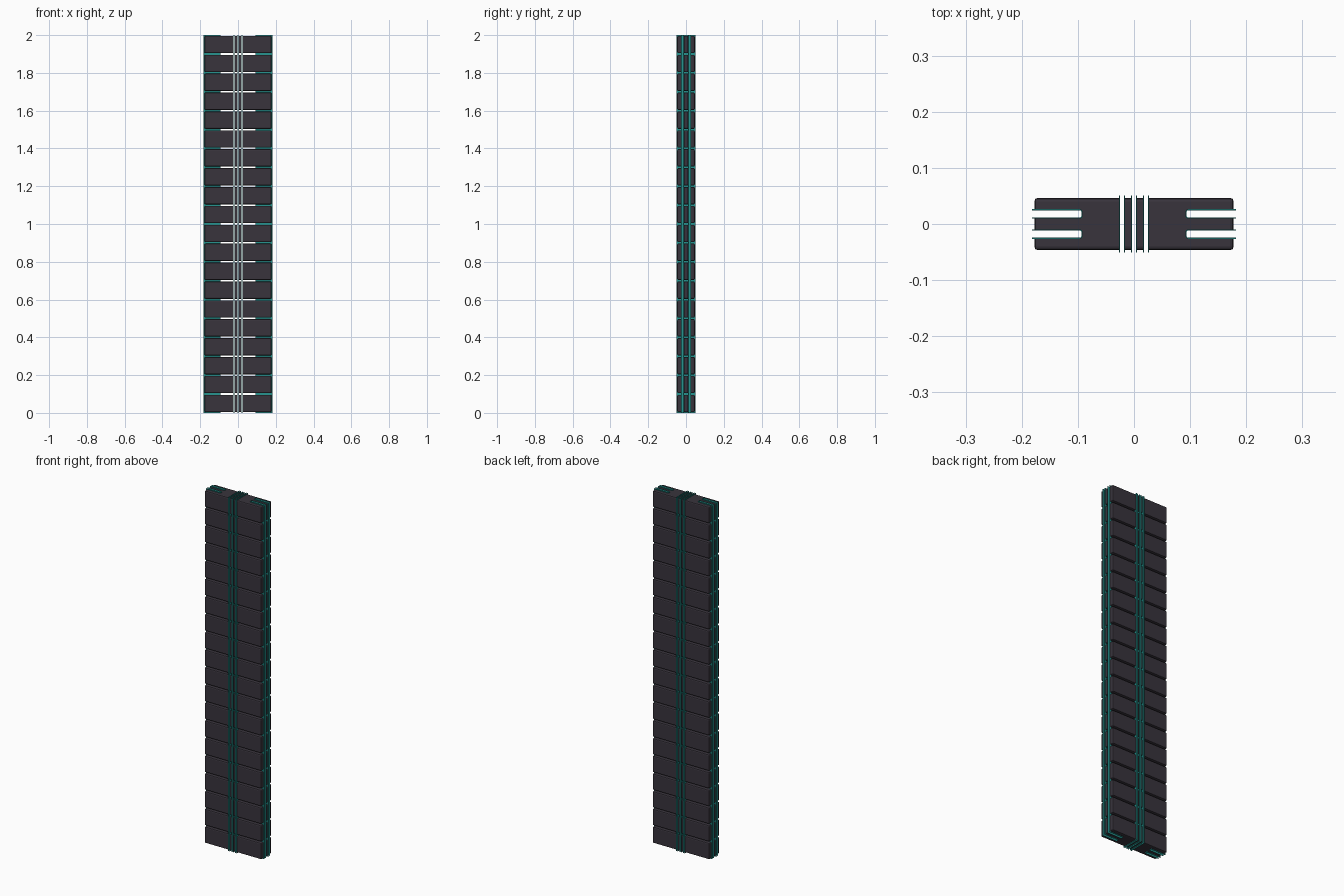
import bpy, bmesh, math

if "Cube" in bpy.data.objects:
    bpy.data.objects.remove(bpy.data.objects["Cube"])

PITCH, COUNT, GAP = 0.1, 20, 0.008
HX, HY = 0.1775, 0.0465           # block half sizes
SX, SY = 0.182, 0.051             # liner reach at the sides / front and back
SLITS = (-0.0215, 0.0, 0.0215)    # through slits
SLOTS = (-0.018, 0.018)           # side slots (y centres)
T = 0.002                         # liner thickness


def material(name, col):
    m = bpy.data.materials.new(name)
    m.diffuse_color = (*col, 1)
    m.use_nodes = True
    m.node_tree.nodes["Principled BSDF"].inputs["Base Color"].default_value = m.diffuse_color
    return m


dark = material("dark_grey", (0.04, 0.034, 0.046))
teal = material("teal", (0.02, 0.30, 0.28))


def to_object(name, bm, mat=None):
    bmesh.ops.recalc_face_normals(bm, faces=bm.faces)
    me = bpy.data.meshes.new(name)
    bm.to_mesh(me)
    bm.free()
    ob = bpy.data.objects.new(name, me)
    bpy.context.collection.objects.link(ob)
    if mat:
        me.materials.append(mat)
    return ob


def box(bm, x0, x1, y0, y1, z0, z1):
    vs = bmesh.ops.create_cube(bm, size=1)["verts"]
    for v in vs:
        v.co.x = x0 if v.co.x < 0 else x1
        v.co.y = y0 if v.co.y < 0 else y1
        v.co.z = z0 if v.co.z < 0 else z1
    return vs


def prism(bm, pts, z0, z1):
    f = bm.faces.new([bm.verts.new((x, y, z0)) for x, y in pts])
    ext = bmesh.ops.extrude_face_region(bm, geom=[f])["geom"]
    for v in ext:
        if isinstance(v, bmesh.types.BMVert):
            v.co.z = z1


def slot_path(side, yc, x_out, x_in, h, r):
    # open U outline with rounded inner corners
    pts = [(x_out, yc - h)]
    for start, cy in ((270, yc - h + r), (180, yc + h - r)):
        for k in range(5):
            a = math.radians(start - k * 22.5)
            pts.append((x_in + r + r * math.cos(a), cy + r * math.sin(a)))
    pts.append((x_out, yc + h))
    return [(side * x, y) for x, y in pts]


# cutter for slits and side slots
bm = bmesh.new()
for x in SLITS:
    box(bm, x - 0.0043, x + 0.0043, -0.1, 0.1, -0.1, 0.2)
for s in (-1, 1):
    for y in SLOTS:
        prism(bm, slot_path(s, y, 0.25, 0.0925, 0.0075, 0.0045), -0.1, 0.2)
cutter = to_object("slot_cutter", bm)
cutter.hide_render = True

# one chamfered block, cut
bm = bmesh.new()
box(bm, -HX, HX, -HY, HY, GAP / 2, PITCH - GAP / 2)
bmesh.ops.bevel(bm, geom=bm.edges[:], offset=0.006, segments=2, profile=0.5,
                affect='EDGES')
raw = to_object("raw_block", bm, dark)
mod = raw.modifiers.new("cut", 'BOOLEAN')
mod.object = cutter
mod.solver = 'EXACT'
dg = bpy.context.evaluated_depsgraph_get()
block_mesh = bpy.data.meshes.new_from_object(raw.evaluated_get(dg))
bpy.data.objects.remove(raw)
bpy.data.objects.remove(cutter)

# stacked column of blocks
col = bpy.data.objects.new("block_stack", block_mesh)
bpy.context.collection.objects.link(col)
arr = col.modifiers.new("stack", 'ARRAY')
arr.count = COUNT
arr.use_relative_offset = False
arr.use_constant_offset = True
arr.constant_offset_displace = (0, 0, PITCH)

# flat liners on both walls of each slit
bm = bmesh.new()
for x in SLITS:
    for s in (-1, 1):
        a, b = sorted((x + s * 0.0033, x + s * (0.0033 + T)))
        box(bm, a, b, -SY, SY, 0, 2)
to_object("slit_liners", bm, teal)

# U-shaped liners in the side slots
bm = bmesh.new()
for s in (-1, 1):
    for y in SLOTS:
        outer = slot_path(s, y, SX, 0.0915, 0.0085, 0.0055)
        inner = slot_path(s, y, SX, 0.0915 + T, 0.0085 - T, 0.0055 - T)
        rows = [[bm.verts.new((px, py, z)) for px, py in p]
                for p in (outer, inner) for z in (0, 2)]
        o0, o1, i0, i1 = rows
        n = len(o0)
        for k in range(n - 1):
            for a, b in ((o0, o1), (o1, i1), (i1, i0), (i0, o0)):
                bm.faces.new((a[k], a[k + 1], b[k + 1], b[k]))
        for k in (0, n - 1):
            bm.faces.new((o0[k], o1[k], i1[k], i0[k]))
to_object("side_slot_liners", bm, teal)
